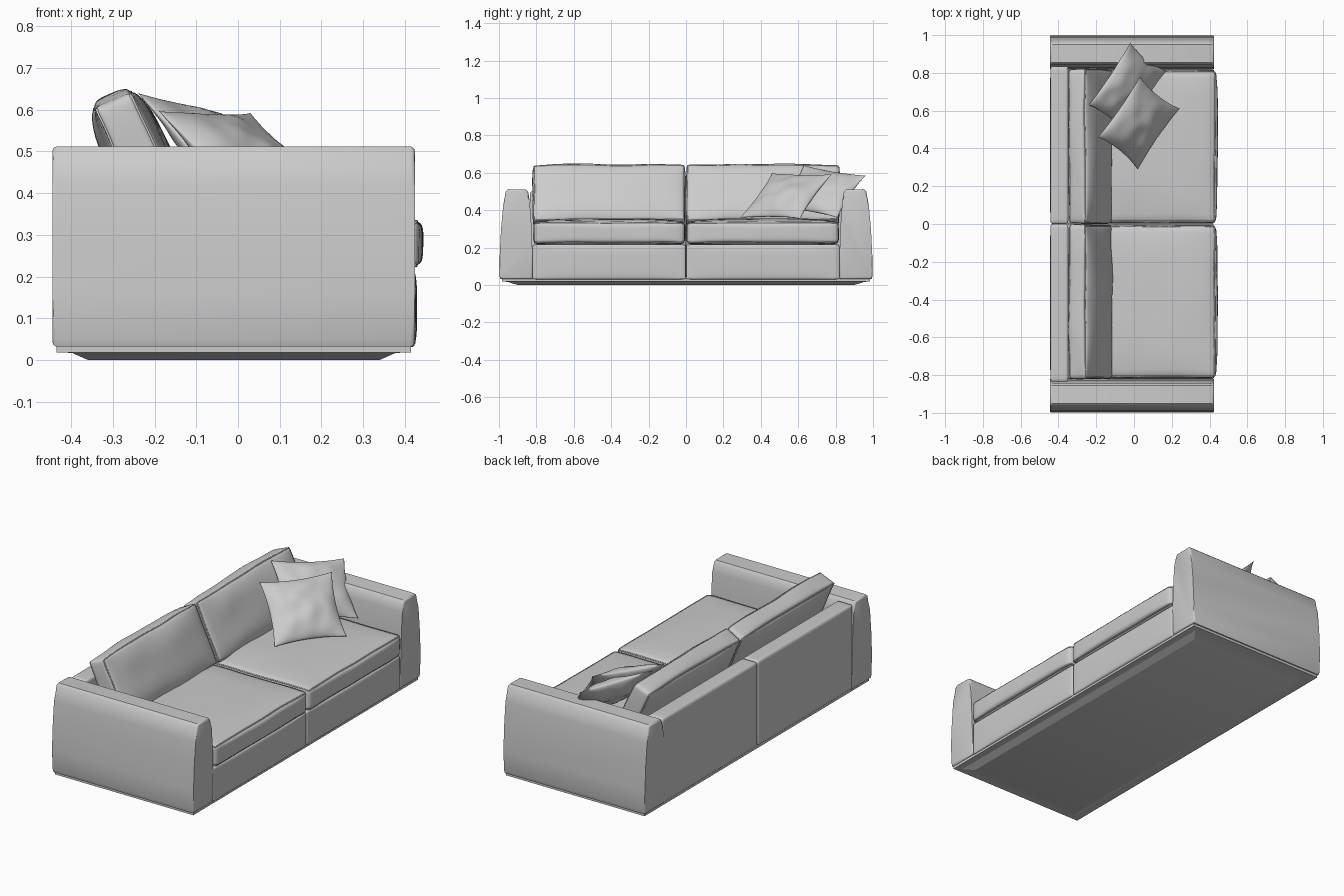
import bpy, bmesh, math
from mathutils import Vector, Matrix, noise

if "Cube" in bpy.data.objects:
    bpy.data.objects.remove(bpy.data.objects["Cube"])


def finish(name, bm, angle=180):
    bmesh.ops.recalc_face_normals(bm, faces=bm.faces[:])
    me = bpy.data.meshes.new(name)
    bm.to_mesh(me)
    bm.free()
    me.shade_smooth()
    if angle < 180:
        me.set_sharp_from_angle(angle=math.radians(angle))
    ob = bpy.data.objects.new(name, me)
    bpy.context.collection.objects.link(ob)
    return ob


def padded(name, center, size, r, bulge, tilt=0, wrinkle=0, piping=None):
    """Rounded, bulging upholstered block; piping = axis whose two rims get a seam."""
    half = Vector(size) / 2
    mat = Matrix.Translation(center) @ Matrix.Rotation(tilt, 4, 'Y')

    def shape(u):
        u = Vector([math.sin(c * math.pi / 2) for c in u])
        q = Vector([u[i] * half[i] for i in range(3)])
        inner = Vector([max(r - half[i], min(half[i] - r, q[i])) for i in range(3)])
        q = inner + (q - inner).normalized() * r
        for i in range(3):
            j, k = (i + 1) % 3, (i + 2) % 3
            q[i] += bulge[i] * u[i] * (1 - u[j] ** 4) * (1 - u[k] ** 4)
        p = mat @ q
        if wrinkle:
            p += noise.noise_vector(p * 6) * wrinkle
        return p

    bm = bmesh.new()
    bmesh.ops.create_cube(bm, size=2)
    bmesh.ops.subdivide_edges(bm, edges=bm.edges[:], cuts=19, use_grid_fill=True)
    for v in bm.verts:
        v.co = shape(v.co)
    finish(name, bm)

    if piping is not None:
        j, k = (piping + 1) % 3, (piping + 2) % 3
        cu = bpy.data.curves.new(name + "_piping", 'CURVE')
        cu.dimensions = '3D'
        cu.bevel_depth = 0.0035
        cu.bevel_resolution = 1
        corners = [(-1, -1), (1, -1), (1, 1), (-1, 1)]
        for side in (-1, 1):
            pts = []
            for n in range(4):
                a, b = Vector(corners[n]), Vector(corners[(n + 1) % 4])
                for s in range(20):
                    ab = a.lerp(b, s / 20)
                    u = [0, 0, 0]
                    u[piping], u[j], u[k] = side, ab[0], ab[1]
                    pts.append(shape(u))
            sp = cu.splines.new('POLY')
            sp.points.add(len(pts) - 1)
            for p, co in zip(sp.points, pts):
                p.co = (*co, 1)
            sp.use_cyclic_u = True
        ob = bpy.data.objects.new(name + "_piping", cu)
        bpy.context.collection.objects.link(ob)


def pillow(name, a, b, c, thick):
    """Throw pillow from three neighbouring corners a-b-c."""
    a, b, c = Vector(a), Vector(b), Vector(c)
    mid, U, V = (a + c) / 2, (b - a) / 2, (c - b) / 2
    N = U.cross(V).normalized()
    bm = bmesh.new()
    for side in (-1, 1):
        new = bmesh.ops.create_grid(bm, x_segments=28, y_segments=28, size=1)['verts']
        for p in new:
            u, v = (math.sin(t * math.pi / 2) for t in p.co[:2])
            fill = max(0, (1 - u * u) * (1 - v * v))
            pu = u * (1 - 0.09 * (1 - v * v))
            pv = v * (1 - 0.09 * (1 - u * u))
            h = side * thick * fill ** 0.6
            h += 0.014 * fill ** 0.5 * noise.noise(Vector((u * 2.2, v * 2.2, side * 3)) + mid * 9)
            p.co = mid + U * pu + V * pv + N * h
    bmesh.ops.remove_doubles(bm, verts=bm.verts[:], dist=0.0002)
    finish(name, bm)


# Plinth: stepped, chamfered slab under the whole sofa
bm = bmesh.new()
rings = []
for z, hx, hy in [(0, .35, .90), (.017, .388, .955), (.018, .425, .985), (.04, .425, .985)]:
    rings.append([bm.verts.new((sx * hx - .01, sy * hy, z))
                  for sx, sy in ((-1, -1), (1, -1), (1, 1), (-1, 1))])
for lo, hi in zip(rings, rings[1:]):
    for i in range(4):
        bm.faces.new((lo[i], lo[(i + 1) % 4], hi[(i + 1) % 4], hi[i]))
bm.faces.new(rings[0])
bm.faces.new(rings[-1])
finish("plinth", bm, 20)

# Arms: tapered profile run front to back
profile = [(.82, .032), (.822, .2), (.828, .35), (.836, .45), (.843, .495), (.856, .51),
           (.95, .512), (.964, .5), (.978, .42), (.989, .3), (.996, .16), (.998, .05), (.992, .032)]
for side, label in ((-1, "left"), (1, "right")):
    bm = bmesh.new()
    ends = [[bm.verts.new((x, side * y, z)) for y, z in profile] for x in (-.445, .424)]
    for e in ends:
        bm.faces.new(e)
    n = len(profile)
    for i in range(n):
        k = (i + 1) % n
        bm.faces.new((ends[0][i], ends[0][k], ends[1][k], ends[1][i]))
    rim = [e for e in bm.edges if abs(e.verts[0].co.x - e.verts[1].co.x) < 1e-5]
    bmesh.ops.bevel(bm, geom=rim, offset=.011, segments=3, profile=.5, affect='EDGES')
    finish(label + "_arm", bm, 40)

    # Frame, back panel and cushions for this half
    y = side * .411
    padded(label + "_seat_base", (.035, y, .123), (.775, .818, .186), .008, (.007, 0, 0))
    padded(label + "_back_panel", (-.395, side * .418, .266), (.094, .834, .468), .012, (.003, 0, .002))
    padded(label + "_seat_cushion", (.077, side * .41, .279), (.71, .806, .116), .02,
           (.011, .003, .019), wrinkle=.003, piping=2)
    padded(label + "_back_cushion", (-.232, side * .411, .474), (.10, .812, .33), .014,
           (.026, .004, .012), tilt=math.radians(-25), wrinkle=.007, piping=0)

# Throw pillows leaning in the right-hand corner
pillow("front_pillow", (.03, .78, .592), (-.19, .46, .597), (.02, .29, .36), .055)
pillow("rear_pillow", (-.02, .96, .585), (-.24, .63, .64), (-.05, .48, .415), .05)
